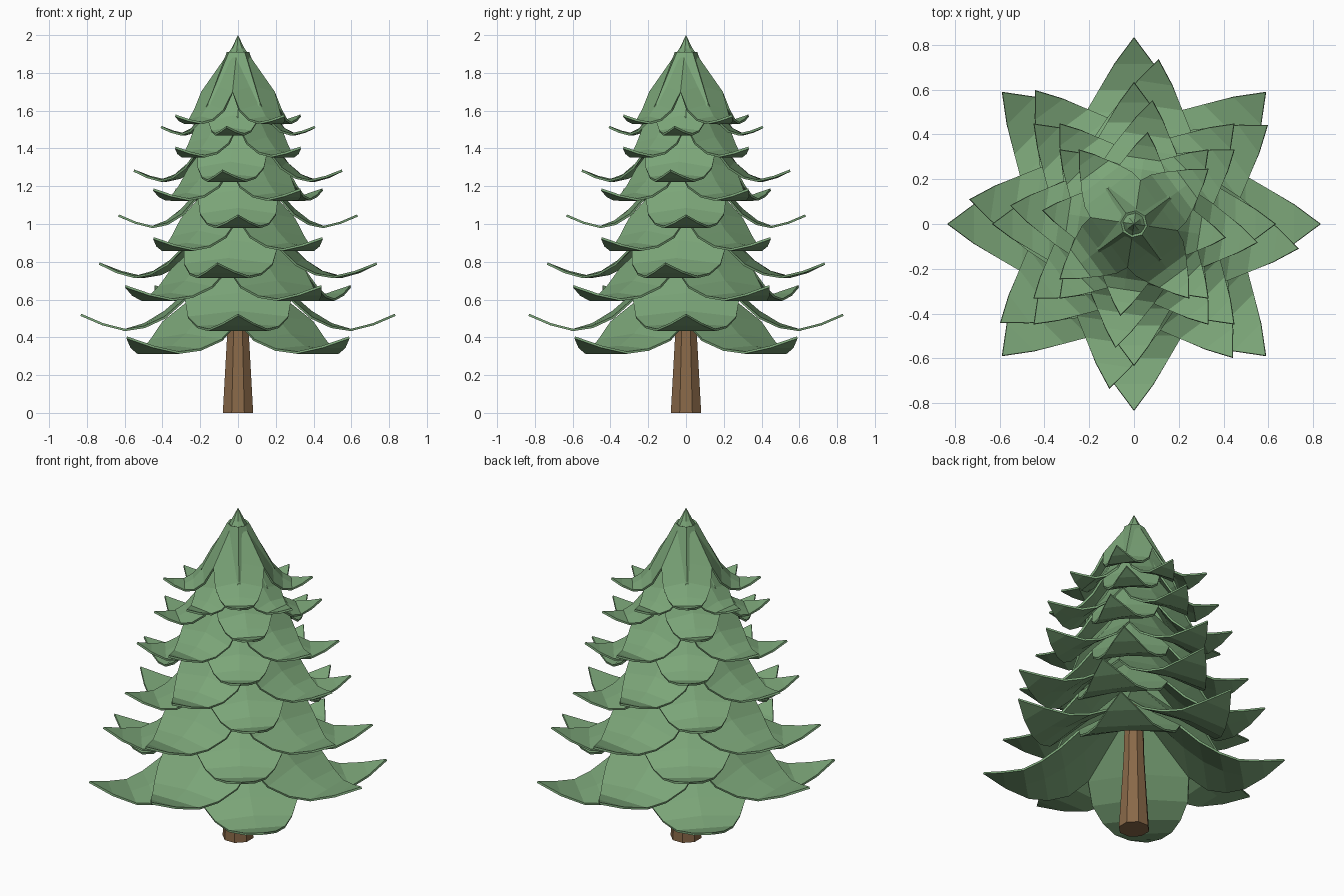
import bpy, bmesh
from math import sin, cos, pi, radians

if "Cube" in bpy.data.objects:
    bpy.data.objects.remove(bpy.data.objects["Cube"])


def material(name, rgb):
    m = bpy.data.materials.new(name)
    m.diffuse_color = (*rgb, 1)
    m.use_nodes = True
    m.node_tree.nodes["Principled BSDF"].inputs["Base Color"].default_value = m.diffuse_color
    return m


green = material("needle_green", (0.20, 0.38, 0.19))
brown = material("bark_brown", (0.25, 0.14, 0.065))


def make_object(name, bm, mat):
    bmesh.ops.remove_doubles(bm, verts=bm.verts, dist=0.0005)
    bmesh.ops.recalc_face_normals(bm, faces=bm.faces)
    me = bpy.data.meshes.new(name)
    bm.to_mesh(me)
    bm.free()
    me.materials.append(mat)
    ob = bpy.data.objects.new(name, me)
    bpy.context.collection.objects.link(ob)
    return ob


# Branch outline: distance/R, half width/R, centre height, edge height
ROWS = [(0.34, 0.34, 0.19, 0.16), (0.47, 0.32, 0.095, 0.065),
        (0.60, 0.26, 0.03, 0.015), (0.72, 0.19, 0.0, 0.0)]
# Upturned tip: heights scale with the radius
TIP = [(0.86, 0.105, 0.036, 0.036), (1.0, 0.0, 0.096, 0.096)]


def branch_layer(name, R, z, turn, closed=False):
    """Four drooping leaf-shaped branches with upturned tips."""
    bm = bmesh.new()
    rows = ROWS + [(d, w, a * R, b * R) for d, w, a, b in TIP]
    for k in range(4):
        ang = radians(turn) + k * pi / 2
        c, s = cos(ang), sin(ang)

        def vert(x, y, h):
            return bm.verts.new((x * c - y * s, x * s + y * c, z + h))

        # Inner ring around the trunk, then the rows out to the tip
        q = 0.06 * cos(pi / 4)
        grid = [[vert(q, -q, 0.43), vert(0.06, 0, 0.43), vert(q, q, 0.43)]]
        if closed:
            g = 0.035
            grid = [[vert(0, 0, 0.46)] * 3,
                    [vert(g * .7, -g * .7, 0.39), vert(g, 0, 0.39), vert(g * .7, g * .7, 0.39)]]
        for d, w, hc, he in rows[:-1]:
            grid.append([vert(d * R, -w * R, he), vert(d * R, 0, hc), vert(d * R, w * R, he)])
        grid.append([vert(R, 0, rows[-1][2])] * 3)
        for a, b in zip(grid, grid[1:]):
            for i in range(2):
                quad = list(dict.fromkeys([a[i], b[i], b[i + 1], a[i + 1]]))
                bm.faces.new(quad)
    ob = make_object(name, bm, green)
    # Make the skirt face upward so the thickness grows inside
    if sum(p.normal.z for p in ob.data.polygons) < 0:
        ob.data.flip_normals()
    mod = ob.modifiers.new("thickness", "SOLIDIFY")
    mod.thickness = 0.012
    mod.offset = -1
    return ob


# Layers from bottom to top: radius, lowest height, turn
T = -8.5
LAYERS = [(0.83, 0.325, 45), (0.83, 0.445, 0),
          (0.74, 0.605, 45 + T), (0.74, 0.725, T),
          (0.63, 0.87, 45), (0.63, 0.99, 0),
          (0.555, 1.135, 45 + T), (0.555, 1.235, T),
          (0.467, 1.365, 45), (0.41, 1.48, T)]
for i, (R, z, turn) in enumerate(LAYERS):
    branch_layer(f"branch_layer_{i + 1}", R, z, turn)
branch_layer("top_branch_layer", 0.41, 1.54, 45 + T, closed=True)

# Tapered eight-sided trunk
bm = bmesh.new()
rings = []
for r, z in [(0.087, 0), (0.06, 0.45), (0.03, 1.6)]:
    rings.append([bm.verts.new((r * cos((i + .5) * pi / 4), r * sin((i + .5) * pi / 4), z))
                  for i in range(8)])
for a, b in zip(rings, rings[1:]):
    for i in range(8):
        j = (i + 1) % 8
        bm.faces.new((a[i], a[j], b[j], b[i]))
bm.faces.new(rings[0][::-1])
bm.faces.new(rings[-1])
make_object("trunk", bm, brown)
